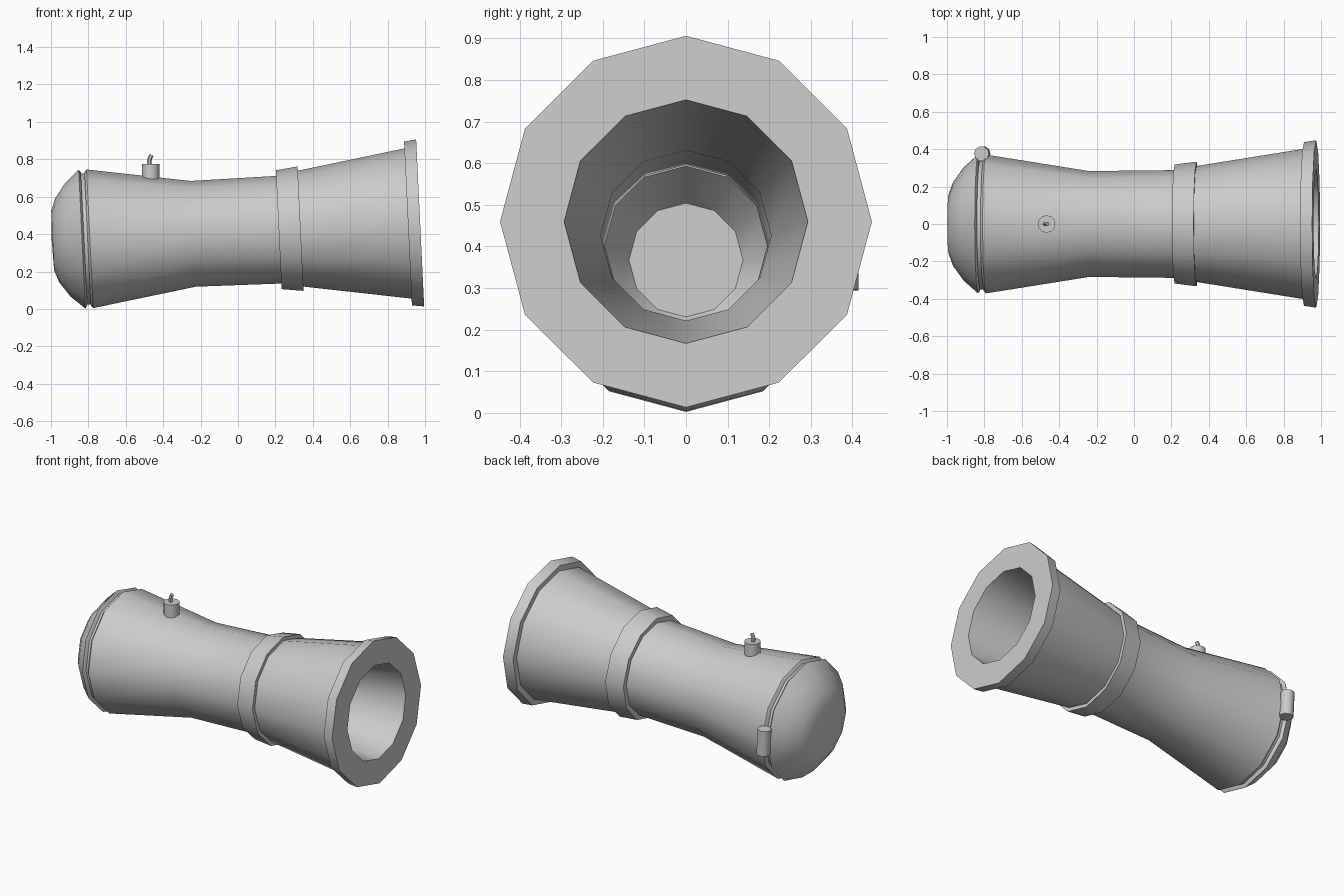
import bpy, bmesh, math
from mathutils import Matrix, Vector

if "Cube" in bpy.data.objects:
    bpy.data.objects.remove(bpy.data.objects["Cube"])

grey = bpy.data.materials.new("light_grey")
grey.diffuse_color = (0.6, 0.6, 0.6, 1)
grey.use_nodes = True
grey.node_tree.nodes["Principled BSDF"].inputs["Base Color"].default_value = grey.diffuse_color

# Bore axis rises slightly towards the muzzle
SLOPE = math.atan(0.048)
AXIS = Matrix.Translation((0, 0, 0.413)) @ Matrix.Rotation(-SLOPE, 4, 'Y')


def finish(name, bm, angle=50):
    bmesh.ops.remove_doubles(bm, verts=bm.verts, dist=1e-5)
    bmesh.ops.recalc_face_normals(bm, faces=bm.faces)
    me = bpy.data.meshes.new(name)
    bm.to_mesh(me)
    bm.free()
    me.materials.append(grey)
    ob = bpy.data.objects.new(name, me)
    bpy.context.collection.objects.link(ob)
    bpy.ops.object.select_all(action='DESELECT')
    ob.select_set(True)
    bpy.context.view_layer.objects.active = ob
    bpy.ops.object.shade_smooth_by_angle(angle=math.radians(angle))
    return ob


def lathe(name, profile, closed=True, sides=12):
    """Spin (distance along axis, radius) points around the bore axis."""
    bm = bmesh.new()
    rings = []
    for s, r in profile:
        rings.append([bm.verts.new((s, r * math.sin(2 * math.pi * k / sides),
                                    r * math.cos(2 * math.pi * k / sides)))
                      for k in range(sides)])
    pairs = list(zip(rings, rings[1:]))
    if closed:
        pairs.append((rings[-1], rings[0]))
    for a, b in pairs:
        for k in range(sides):
            j = (k + 1) % sides
            bm.faces.new((a[k], a[j], b[j], b[k]))
    bm.transform(AXIS)
    return finish(name, bm)


def tube(name, points, radii, sides):
    """Capped tube through points lying in the xz plane."""
    bm = bmesh.new()
    rings = []
    for i, p in enumerate(points):
        d = (Vector(points[min(i + 1, len(points) - 1)])
             - Vector(points[max(i - 1, 0)])).normalized()
        v = Vector((0, 1, 0))
        u = v.cross(d)
        rings.append([bm.verts.new(Vector(p) + radii[i] * (
            u * math.cos(2 * math.pi * k / sides) + v * math.sin(2 * math.pi * k / sides)))
            for k in range(sides)])
    for a, b in zip(rings, rings[1:]):
        for k in range(sides):
            j = (k + 1) % sides
            bm.faces.new((a[k], a[j], b[j], b[k]))
    bm.faces.new(rings[0])
    bm.faces.new(rings[-1])
    return finish(name, bm)


# Hollow barrel with a flared muzzle flange
lathe("barrel", [
    (-0.805, 0.358), (-0.793, 0.371), (-0.24, 0.283), (0.22, 0.288), (0.335, 0.31),
    (0.91, 0.402), (0.91, 0.438), (0.975, 0.447), (0.975, 0.293),
    (0.28, 0.205), (-0.24, 0.195), (-0.805, 0.27)])

# Raised band around the waist
lathe("barrel_band", [(0.218, 0.28), (0.218, 0.318), (0.335, 0.333), (0.335, 0.30)])

# Recessed ring between barrel and breech cap
lathe("breech_seal", [(-0.84, 0.25), (-0.84, 0.35), (-0.79, 0.35), (-0.79, 0.25)])

# Domed breech cap, hollow inside
lathe("breech_cap", [
    (-0.997, 0), (-0.992, 0.16), (-0.968, 0.225), (-0.91, 0.305), (-0.835, 0.371),
    (-0.824, 0.357), (-0.824, 0.22), (-0.95, 0.137), (-0.95, 0)], closed=False)

# Hinge barrel on the back side of the breech
tube("breech_hinge", [(-0.807, 0.376, 0.295), (-0.815, 0.376, 0.455)], [0.04, 0.04], 10)

# Fuse holder and bent wick
tube("fuse_holder", [(-0.467, 0, 0.69), (-0.467, 0, 0.775)], [0.047, 0.047], 12)
tube("fuse_wick", [(-0.472, 0, 0.76), (-0.474, 0, 0.79), (-0.471, 0, 0.807), (-0.462, 0, 0.823)],
     [0.012, 0.012, 0.012, 0.011], 6)
